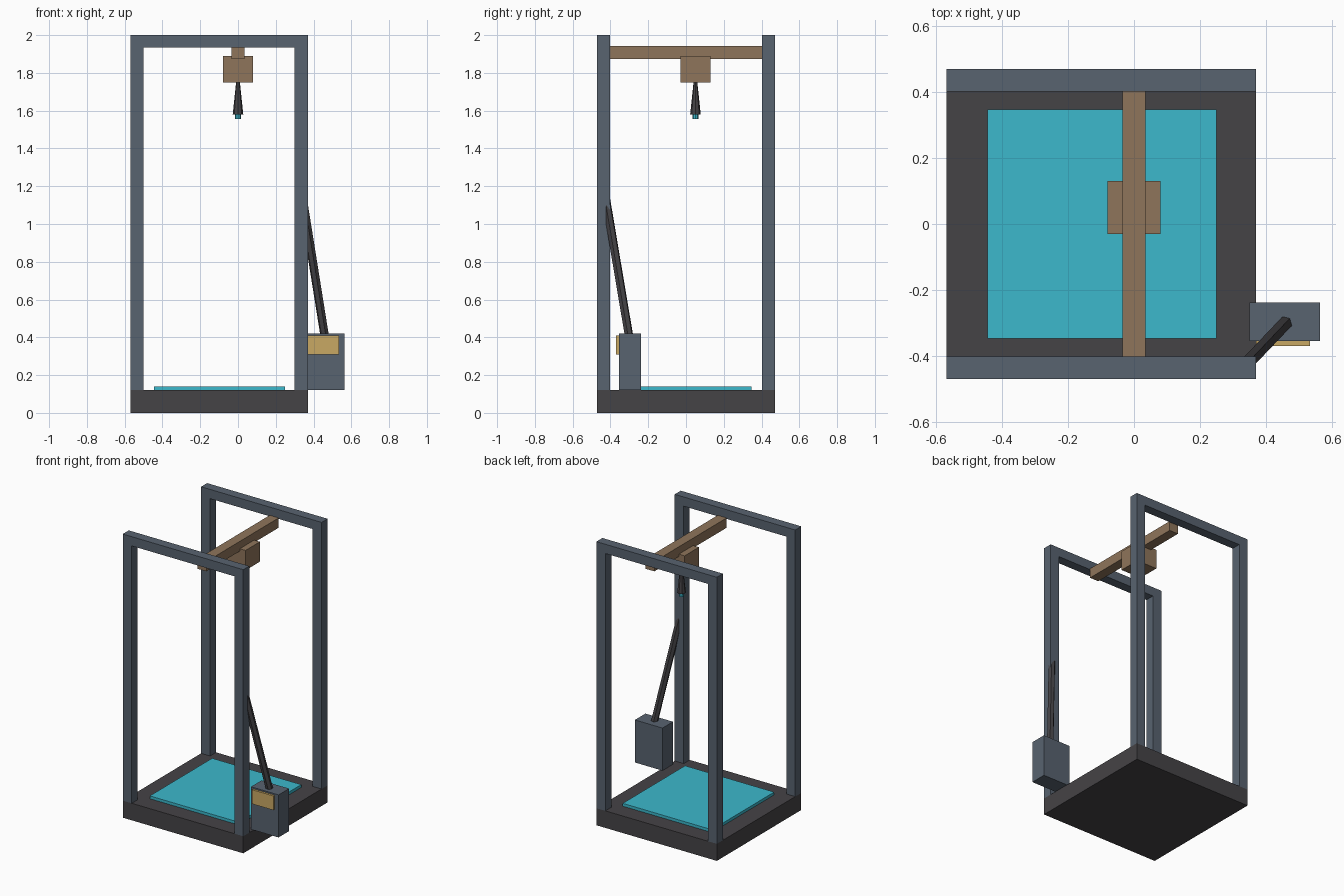
import bpy, bmesh
from mathutils import Vector

if "Cube" in bpy.data.objects:
    bpy.data.objects.remove(bpy.data.objects["Cube"])


def material(name, rgb):
    m = bpy.data.materials.new(name)
    lin = [((c / 255 + 0.055) / 1.055) ** 2.4 for c in rgb]
    m.diffuse_color = (*lin, 1)
    m.use_nodes = True
    m.node_tree.nodes["Principled BSDF"].inputs["Base Color"].default_value = m.diffuse_color
    return m


SLATE = material("slate grey", (88, 99, 112))
CHARCOAL = material("charcoal", (69, 67, 70))
BROWN = material("bronze brown", (143, 117, 91))
CYAN = material("cyan", (60, 184, 204))
GOLD = material("gold", (201, 168, 100))


def finish(name, bm, mat):
    bmesh.ops.recalc_face_normals(bm, faces=bm.faces)
    me = bpy.data.meshes.new(name)
    bm.to_mesh(me)
    bm.free()
    me.materials.append(mat)
    ob = bpy.data.objects.new(name, me)
    bpy.context.collection.objects.link(ob)
    return ob


def box(name, x, y, z, mat):
    bm = bmesh.new()
    bmesh.ops.create_cube(bm, size=1)
    for v in bm.verts:
        v.co = [(r[0] + r[1]) / 2 + c * (r[1] - r[0]) for r, c in zip((x, y, z), v.co)]
    return finish(name, bm, mat)


def rod(name, a, b, ra, rb, sides, mat):
    a, b = Vector(a), Vector(b)
    bm = bmesh.new()
    bmesh.ops.create_cone(bm, cap_ends=True, segments=sides, radius1=ra, radius2=rb,
                          depth=(b - a).length)
    q = (b - a).to_track_quat('Z', 'Y')
    for v in bm.verts:
        v.co = q @ v.co + (a + b) / 2
    return finish(name, bm, mat)


def portal(name, y0, y1):
    # upside-down U profile extruded in y
    pts = [(-.57, .12), (-.57, 2), (.37, 2), (.37, .12),
           (.30, .12), (.30, 1.935), (-.50, 1.935), (-.50, .12)]
    bm = bmesh.new()
    f = bm.faces.new([bm.verts.new((x, y0, z)) for x, z in pts])
    ext = bmesh.ops.extrude_face_region(bm, geom=[f])["geom"]
    bmesh.ops.translate(bm, vec=(0, y1 - y0, 0),
                        verts=[g for g in ext if isinstance(g, bmesh.types.BMVert)])
    return finish(name, bm, SLATE)


# base, bed and the two upright frames
box("base", (-.57, .37), (-.47, .47), (0, .12), CHARCOAL)
box("print_bed", (-.445, .25), (-.347, .348), (.12, .14), CYAN)
portal("front_frame", -.47, -.403)
portal("back_frame", .403, .47)

# crossbeam, carriage and nozzle
box("crossbeam", (-.035, .035), (-.403, .403), (1.873, 1.942), BROWN)
box("carriage", (-.08, .08), (-.03, .13), (1.75, 1.89), BROWN)
rod("nozzle", (0, .05, 1.58), (0, .05, 1.75), .028, .01, 8, CHARCOAL)
rod("nozzle_tip", (0, .05, 1.555), (0, .05, 1.58), .016, .016, 8, CYAN)

# control box with screen and slanted support arm
box("control_box", (.35, .565), (-.355, -.238), (.12, .42), SLATE)
box("screen", (.37, .535), (-.37, -.355), (.31, .41), GOLD)
rod("support_arm", (.468, -.292, .35), (.332, -.435, 1.2), .023, .023, 6, CHARCOAL)
